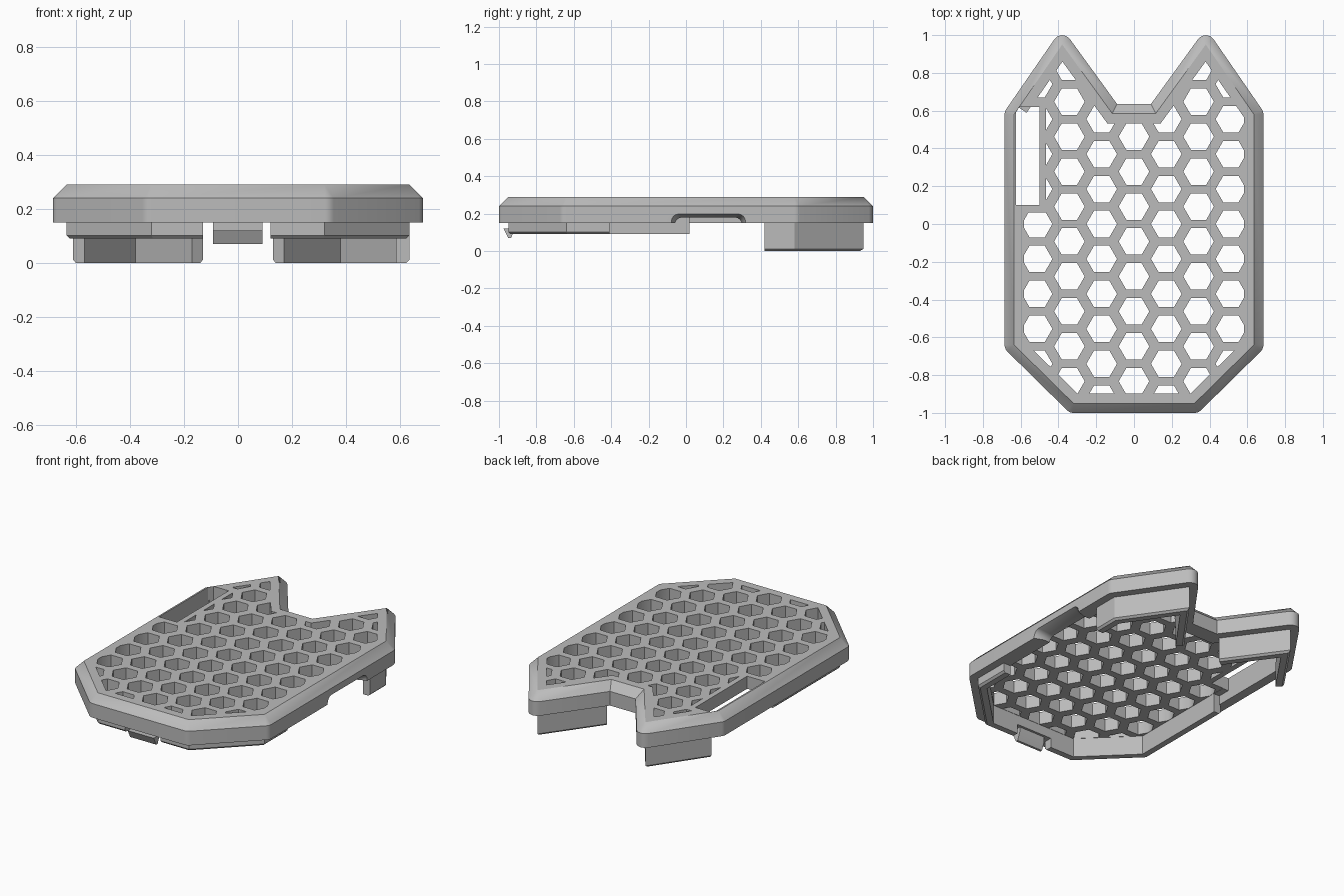
import bpy, bmesh, math
from mathutils import Vector

if "Cube" in bpy.data.objects:
    bpy.data.objects.remove(bpy.data.objects["Cube"])

grey = bpy.data.materials.new("plain grey")
grey.use_nodes = True
GREY = (0.5, 0.5, 0.5, 1)
grey.diffuse_color = GREY
grey.node_tree.nodes["Principled BSDF"].inputs["Base Color"].default_value = GREY

# Flat top outline, counter-clockwise
HALF = [(0.32, -0.95), (0.635, -0.64), (0.635, 0.58), (0.38, 0.95), (0.115, 0.585)]
OUTLINE = HALF + [(-x, y) for x, y in reversed(HALF)]
WALL = 0.05
FLOOR = 0.21


def offset(path, d, closed=True, rounded=False, steps=5):
    """Move a path sideways, with optional arcs on its convex corners."""
    pts = [Vector(p) for p in path]
    n = len(pts)
    normals = []
    for i in range(n):
        e = (pts[(i + 1) % n] - pts[i]).normalized()
        normals.append(Vector((e.y, -e.x)))
    out = []
    for i, p in enumerate(pts):
        a, b = normals[i - 1], normals[i]
        if not closed:
            a = b if i == 0 else a
            b = a if i == n - 1 else b
        turn = math.atan2(a.x * b.y - a.y * b.x, a.dot(b))
        if rounded and turn > 0:
            start = math.atan2(a.y, a.x)
            for k in range(steps):
                t = start + turn * k / (steps - 1)
                out.append(p + d * Vector((math.cos(t), math.sin(t))))
        else:
            out.append(p + (a + b) * d / (1 + a.dot(b)))
    return out


def loft(bm, rings):
    """Join equal rings of 3D points into a closed solid."""
    rows = [[bm.verts.new(p) for p in r] for r in rings]
    n = len(rows[0])
    for lo, hi in zip(rows, rows[1:]):
        for i in range(n):
            j = (i + 1) % n
            bm.faces.new((lo[i], lo[j], hi[j], hi[i]))
    bm.faces.new(rows[0][::-1])
    bm.faces.new(rows[-1])


def finish(name, bm):
    bmesh.ops.remove_doubles(bm, verts=bm.verts, dist=1e-5)
    bmesh.ops.recalc_face_normals(bm, faces=bm.faces)
    me = bpy.data.meshes.new(name)
    bm.to_mesh(me)
    bm.free()
    me.materials.append(grey)
    ob = bpy.data.objects.new(name, me)
    bpy.context.collection.objects.link(ob)
    return ob


def solid(name, rings):
    bm = bmesh.new()
    loft(bm, rings)
    return finish(name, bm)


def prism(name, poly, z0, z1):
    return solid(name, [[(x, y, z) for x, y in poly] for z in (z0, z1)])


def rect(x0, x1, y0, y1):
    return [(x0, y0), (x1, y0), (x1, y1), (x0, y1)]


def boolean(target, cutter, operation="DIFFERENCE"):
    """Apply a cutter to a part, then discard the cutter."""
    cutter.hide_render = True
    mod = target.modifiers.new("cut", "BOOLEAN")
    mod.object, mod.operation, mod.solver = cutter, operation, "EXACT"
    bpy.context.view_layer.objects.active = target
    bpy.ops.object.modifier_apply(modifier=mod.name)
    bpy.data.objects.remove(cutter)


# Cover shell with chamfered top edge
cover = solid("cover", [[(p.x, p.y, z) for p in offset(OUTLINE, d, rounded=True)]
                        for d, z in ((WALL, 0.15), (WALL, 0.24), (0, 0.29))])

# Hollow underside
boolean(cover, prism("cavity", offset(OUTLINE, -WALL), 0.1, FLOOR))
boolean(cover, prism("side_relief", rect(-0.625, -0.56, 0.02, 0.6), 0.1, FLOOR - 0.002))

# Long side slot
boolean(cover, prism("slot", [(-0.625, 0.1), (-0.5, 0.1), (-0.5, 0.62),
                              (-0.607, 0.62), (-0.625, 0.59)], 0.1, 0.35))


# Scooped notch in the left wall, wider on the outside
def scoop(x, g):
    y0, y1, top = -0.06 - g, 0.30 + g, 0.18 + g
    ring = [(x, y0, 0.1), (x, y1, 0.1)]
    r = 0.04
    for cy, first in ((y1 - r, 0), (y0 + r, 90)):
        for k in range(5):
            t = math.radians(first + 22.5 * k)
            ring.append((x, cy + r * math.cos(t), top - r + r * math.sin(t)))
    return ring


boolean(cover, solid("notch", [scoop(0.56, 0), scoop(0.63, 0), scoop(0.70, 0.023)]))

# Honeycomb openings, kept clear of the rim and the slot frame
bm = bmesh.new()
DX, DY, R = 0.171, 0.185, 0.081
for col in range(-4, 5):
    for row in range(-6, 7):
        cx, cy = col * DX, (row + (0.5 if col % 2 == 0 else 0)) * DY
        ring = [(cx + R * math.cos(k * math.pi / 3), cy + R * math.sin(k * math.pi / 3))
                for k in range(6)]
        loft(bm, [[(x, y, z) for x, y in ring] for z in (0.15, 0.35)])
holes = finish("honeycomb", bm)
field = prism("field", offset(OUTLINE, -WALL - 0.002), 0.19, 0.31)
boolean(field, prism("slot_frame", rect(-0.75, -0.465, 0.06, 0.65), 0.1, 0.4))
boolean(holes, field, "INTERSECT")
boolean(cover, holes)


# Walls below the rim, with a chamfered lower outer edge
def wall(name, path, bottom):
    c = 0.012
    section = [(0, 0.15), (0, bottom + c), (-c, bottom), (-WALL, bottom), (-WALL, 0.15)]
    lines = [[(p.x, p.y, z) for p in offset(path, d, closed=False)] for d, z in section]
    return solid(name, list(zip(*lines)))


parts = [
    cover,
    wall("left_lip", [(0.12, -0.95), (0.32, -0.95), (0.635, -0.64), (0.635, -0.41)], 0.09),
    wall("right_lip", [(-0.635, 0.02), (-0.635, -0.64), (-0.32, -0.95), (-0.13, -0.95)], 0.09),
    wall("left_ear_wall", [(0.635, 0.42), (0.635, 0.58), (0.38, 0.95), (0.13, 0.605)], 0),
    wall("right_ear_wall", [(-0.13, 0.605), (-0.38, 0.95), (-0.61, 0.617)], 0),
]

# Front snap clip with a hooked lower end
hook = [(-0.945, FLOOR), (-0.945, 0.12), (-0.975, 0.12), (-0.95, 0.07),
        (-0.935, 0.07), (-0.915, 0.12), (-0.915, FLOOR)]
parts.append(solid("front_clip", [[(x, y, z) for y, z in hook] for x in (-0.093, 0.09)]))

# Smooth the rounded corners only
bpy.context.view_layer.update()
bpy.ops.object.select_all(action="DESELECT")
for part in parts:
    part.select_set(True)
bpy.context.view_layer.objects.active = cover
bpy.ops.object.shade_smooth_by_angle(angle=math.radians(30))
